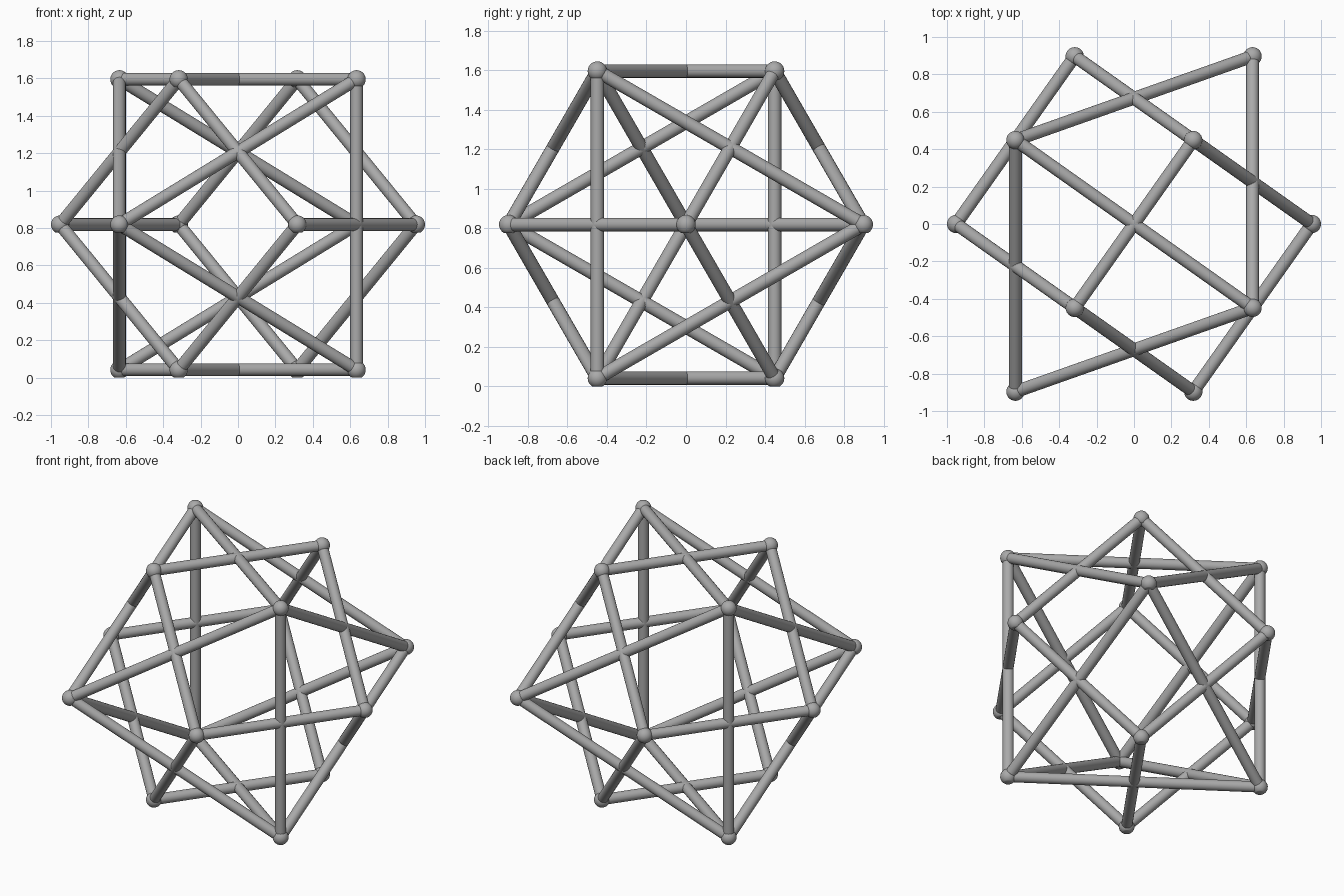
import bpy, bmesh, math
from itertools import combinations
from mathutils import Vector

old = bpy.data.objects.get("Cube")
if old:
    bpy.data.objects.remove(old, do_unlink=True)

R = 0.951                       # half the cube's long diagonal, lying along x
ROD, BALL, FLAT = 0.034, 0.049, 0.042
SPREAD = R * 2 * math.sqrt(2) / 3
CENTRE = Vector((0, 0, FLAT + SPREAD * math.sin(math.pi / 3)))

grey = bpy.data.materials.new("grey")
grey.use_nodes = True
colour = (0.40, 0.40, 0.40, 1)
grey.diffuse_color = colour
grey.node_tree.nodes["Principled BSDF"].inputs["Base Color"].default_value = colour


def triangle(x, side):
    """Three corners around the x axis, the first pointing to +y or -y."""
    return [CENTRE + Vector((x, side * SPREAD * math.cos(a), SPREAD * math.sin(a)))
            for a in (0, 2 * math.pi / 3, 4 * math.pi / 3)]


def finish(bm, name):
    mesh = bpy.data.meshes.new(name)
    bm.to_mesh(mesh)
    bm.free()
    obj = bpy.data.objects.new(name, mesh)
    bpy.context.collection.objects.link(obj)
    mesh.materials.append(grey)
    bpy.ops.object.select_all(action='DESELECT')
    obj.select_set(True)
    bpy.context.view_layer.objects.active = obj
    bpy.ops.object.shade_smooth_by_angle(angle=math.radians(35))


def rods(corners, length, name):
    """A rod between every two corners that are one edge length apart."""
    bm = bmesh.new()
    for a, b in combinations(corners, 2):
        d = b - a
        if abs(d.length - length) < 0.01:
            matrix = d.to_track_quat('Z', 'Y').to_matrix().to_4x4()
            matrix.translation = (a + b) / 2
            bmesh.ops.create_cone(bm, cap_ends=True, segments=20, radius1=ROD,
                                  radius2=ROD, depth=d.length, matrix=matrix)
    finish(bm, name)


def balls(corners, name):
    """Corner balls, each with a flat underside."""
    bm = bmesh.new()
    for c in corners:
        ball = bmesh.new()
        bmesh.ops.create_uvsphere(ball, u_segments=24, v_segments=16, radius=BALL)
        cut = bmesh.ops.bisect_plane(ball, geom=ball.verts[:] + ball.edges[:] + ball.faces[:],
                                     plane_co=(0, 0, -FLAT), plane_no=(0, 0, -1),
                                     clear_outer=True)
        rim = [e for e in cut["geom_cut"] if isinstance(e, bmesh.types.BMEdge)]
        bmesh.ops.contextual_create(ball, geom=rim)
        bmesh.ops.translate(ball, verts=ball.verts, vec=c)
        piece = bpy.data.meshes.new("ball_piece")
        ball.to_mesh(piece)
        ball.free()
        bm.from_mesh(piece)
        bpy.data.meshes.remove(piece)
    finish(bm, name)


# Cube standing on its diagonal, and the octahedron whose edges cross its edges
edge = 2 * R / math.sqrt(3)
tips = [CENTRE + Vector((s * R, 0, 0)) for s in (-1, 1)]
cube = tips + triangle(-R / 3, 1) + triangle(R / 3, -1)
octahedron = triangle(2 * R / 3, 1) + triangle(-2 * R / 3, -1)

rods(cube, edge, "cube_rods")
balls(cube, "cube_corner_balls")
rods(octahedron, edge * math.sqrt(2), "octahedron_rods")
balls(octahedron, "octahedron_corner_balls")
